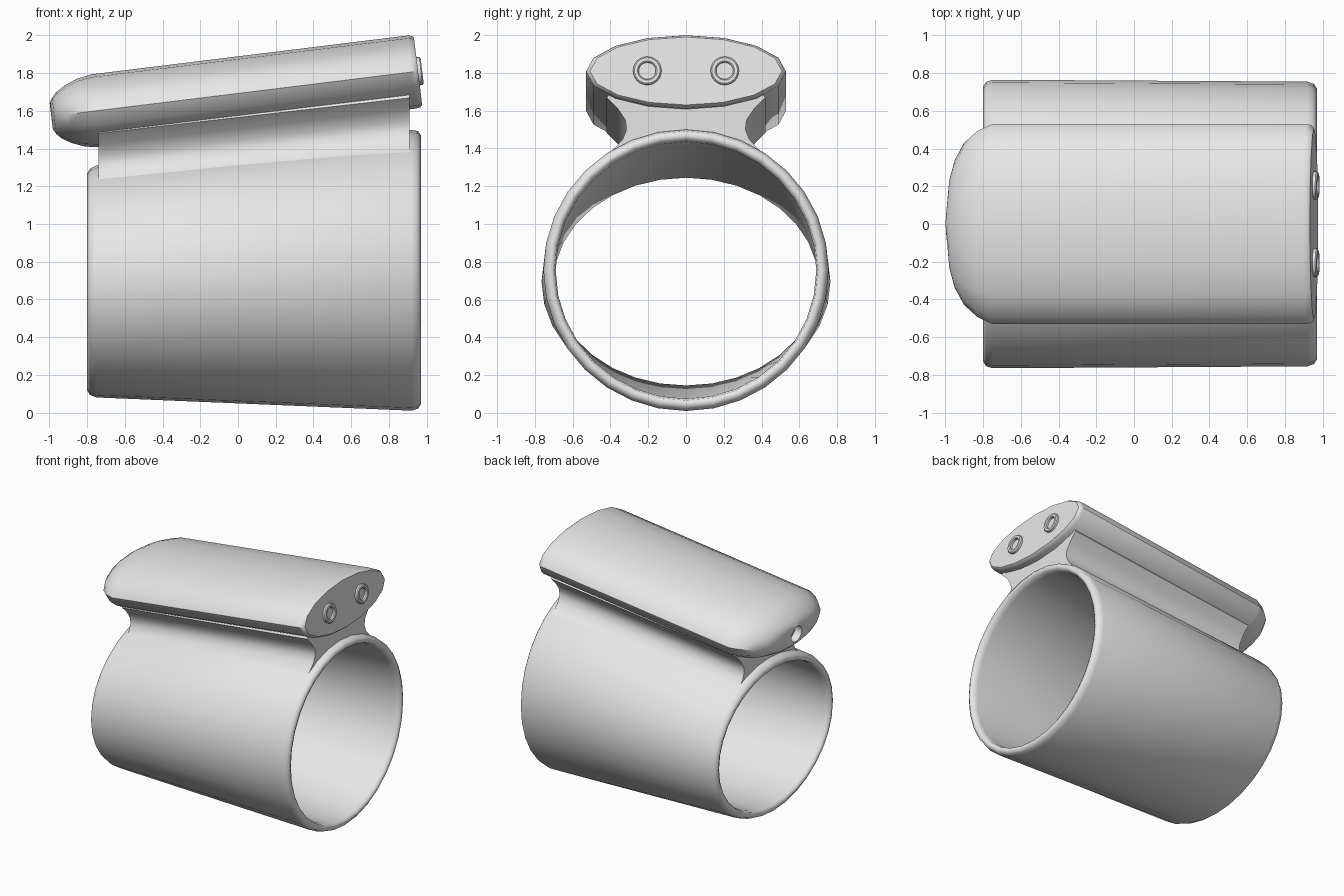
import bpy, bmesh, math
from mathutils import Vector

if "Cube" in bpy.data.objects:
    bpy.data.objects.remove(bpy.data.objects["Cube"])

grey = bpy.data.materials.new("plain_grey")
grey.use_nodes = True
grey.diffuse_color = (0.8, 0.8, 0.8, 1)
grey.node_tree.nodes["Principled BSDF"].inputs["Base Color"].default_value = (0.8, 0.8, 0.8, 1)


def loft(name, rings, closed=False, angle=40):
    """Skin a list of point rings; either loop back to the first or cap both ends."""
    bm = bmesh.new()
    rows = [[bm.verts.new(p) for p in ring] for ring in rings]
    pairs = list(zip(rows, rows[1:]))
    if closed:
        pairs.append((rows[-1], rows[0]))
    else:
        bm.faces.new(rows[0])
        bm.faces.new(rows[-1])
    n = len(rows[0])
    for a, b in pairs:
        for i in range(n):
            j = (i + 1) % n
            bm.faces.new((a[i], a[j], b[j], b[i]))
    bmesh.ops.recalc_face_normals(bm, faces=bm.faces)
    mesh = bpy.data.meshes.new(name)
    bm.to_mesh(mesh)
    bm.free()
    mesh.materials.append(grey)
    obj = bpy.data.objects.new(name, mesh)
    bpy.context.collection.objects.link(obj)
    bpy.ops.object.select_all(action='DESELECT')
    obj.select_set(True)
    bpy.context.view_layer.objects.active = obj
    bpy.ops.object.shade_smooth_by_angle(angle=math.radians(angle))
    return obj


def ellipse(centre, up, ry, rz, n):
    """Ring around centre, spanned by the y axis and the given up vector."""
    side = Vector((0, 1, 0))
    return [centre + side * ry * math.cos(t) + up * rz * math.sin(t)
            for t in (2 * math.pi * i / n for i in range(n))]


def mix(x, left, right):
    t = (x + 0.75) / 1.67
    return left + (right - left) * t


# Band: tapering open tube with rounded rims
UP = Vector((0, 0, 1))


def band_ring(x, inset):
    centre = Vector((x, 0, mix(x, 0.695, 0.755)))
    return ellipse(centre, UP, mix(x, 0.765, 0.755) - inset,
                   mix(x, 0.615, 0.745) - inset, 32)


band_profile = [(-0.75, 0), (-0.785, 0.012), (-0.8, 0.035), (-0.79, 0.058), (-0.75, 0.065),
                (0.92, 0.065), (0.96, 0.058), (0.97, 0.035), (0.955, 0.012), (0.92, 0)]
loft("band", [band_ring(x, i) for x, i in band_profile], closed=True, angle=60)

# Neck: waisted saddle joining band and head
half = [(0.40, 0.20), (0.42, 0.17), (0.36, 0.11), (0.32, 0.05), (0.315, 0),
        (0.335, -0.05), (0.38, -0.10), (0.45, -0.15), (0.2, -0.05)]
section = half + [(-y, z) for y, z in reversed(half)]
loft("neck", [[Vector((x, y, mix(x, 1.31, 1.50) + z)) for y, z in section]
              for x in (-0.74, 0.91)], angle=45)

# Head: slanted lens-section bar with a blunt tip and a recessed socket
tilt = math.radians(7)
axis = Vector((math.cos(tilt), 0, math.sin(tilt)))
head_up = Vector((-math.sin(tilt), 0, math.cos(tilt)))
end = Vector((0.955, 0, 1.81))
head_profile = [(0, 0.96, 0.93), (-0.012, 0.985, 0.98), (-0.035, 1, 1), (-1.72, 1, 1),
                (-1.80, 0.93, 0.93), (-1.87, 0.81, 0.79), (-1.92, 0.64, 0.63),
                (-1.945, 0.47, 0.49), (-1.96, 0.14, 0.36),
                (-1.958, 0.125, 0.33), (-1.90, 0.125, 0.33)]
loft("head", [ellipse(end + axis * s, head_up, 0.53 * ky, 0.195 * kz, 16)
              for s, ky, kz in head_profile])

# Two raised button rings on the flat end
ring_profile = [(-0.01, 0.075), (0.015, 0.075), (0.022, 0.068), (0.022, 0.052),
                (0.015, 0.045), (-0.01, 0.045)]
for label, y in (("front", -0.205), ("back", 0.205)):
    centre = end + Vector((0, y, 0))
    loft(label + "_button_ring", [ellipse(centre + axis * s, head_up, r, r, 24)
                                  for s, r in ring_profile], closed=True)
